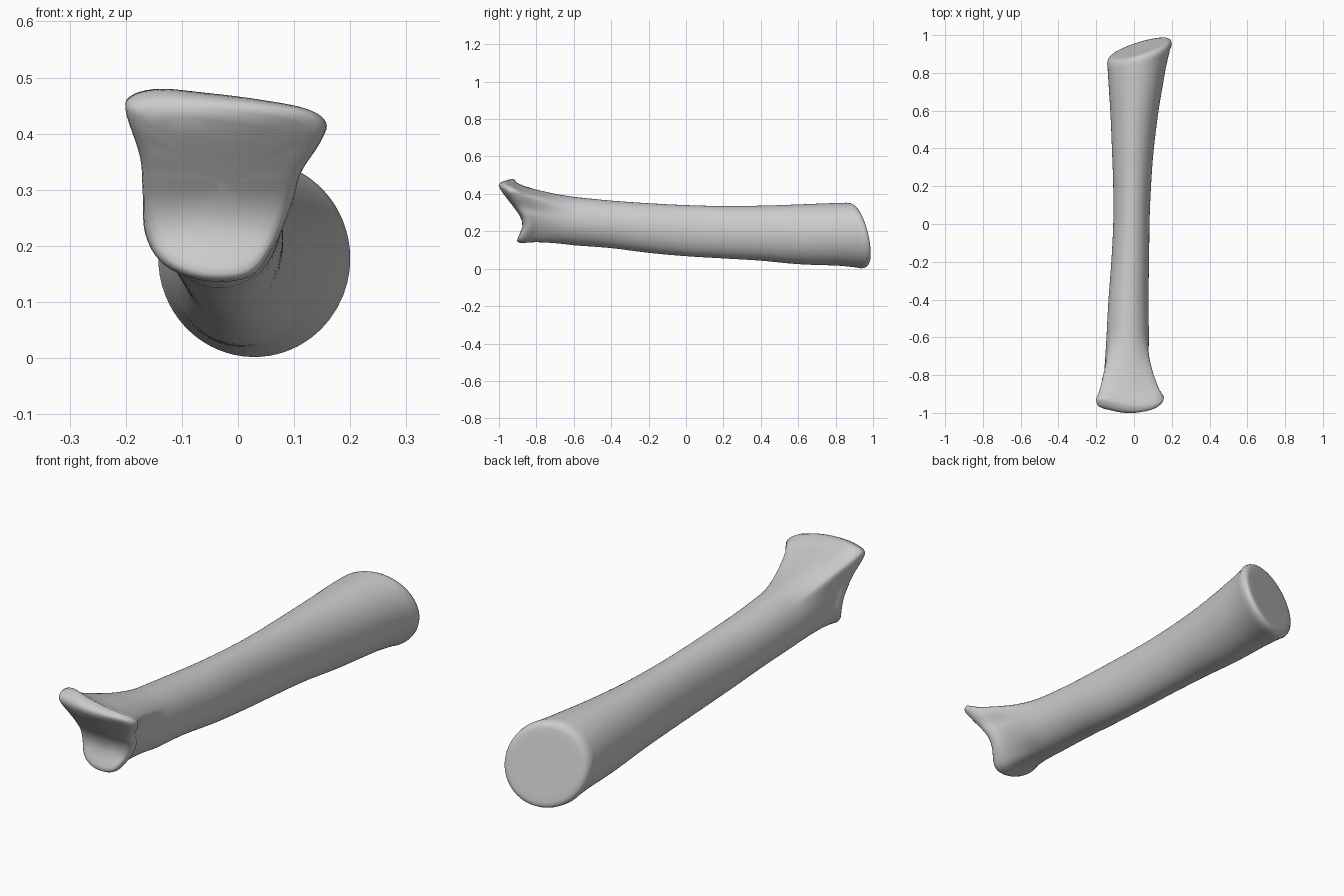
import bpy, bmesh, math

if "Cube" in bpy.data.objects:
    bpy.data.objects.remove(bpy.data.objects["Cube"])

# Shaft stations: y, left x, right x, bottom z, top z
STATIONS = [
    (-.91, -.20, .157, .138, .48), (-.80, -.176, .115, .143, .443),
    (-.70, -.158, .090, .137, .408), (-.60, -.146, .080, .125, .384),
    (-.40, -.135, .076, .110, .364), (-.20, -.120, .080, .085, .350),
    (0, -.110, .082, .067, .340), (.20, -.110, .090, .055, .335),
    (.40, -.117, .105, .043, .337), (.60, -.125, .131, .024, .343),
    (.80, -.136, .168, .016, .350), (.93, -.142, .20, .002, .353)]
# Outline of the flared front end (x, z), counter-clockwise
FRONT = [(.112, .33), (.147, .385), (.157, .42), (.12, .445), (.03, .462),
         (-.06, .473), (-.14, .48), (-.19, .468), (-.20, .44), (-.175, .36),
         (-.17, .30), (-.165, .22), (-.13, .165), (-.06, .138), (.02, .145),
         (.065, .20), (.098, .28)]
# Scooped front face: z, y
SCOOP = [(.13, -.91), (.17, -.897), (.22, -.875), (.27, -.882), (.32, -.915),
         (.38, -.96), (.42, -.99), (.45, -1.0), (.49, -.965)]


def cr(p0, p1, p2, p3, t):
    return tuple(.5 * (2 * b + (c - a) * t + (2 * a - 5 * b + 4 * c - d) * t * t
                       + (3 * b - a - 3 * c + d) * t ** 3)
                 for a, b, c, d in zip(p0, p1, p2, p3))


def lookup(table, v):
    """Smooth interpolation of a table keyed by its first column."""
    v = min(max(v, table[0][0]), table[-1][0])
    i = 0
    while i < len(table) - 2 and v > table[i + 1][0]:
        i += 1
    a, b = table[i], table[i + 1]
    t = (v - a[0]) / (b[0] - a[0])
    prev = table[i - 1] if i else a
    nxt = table[i + 2] if i + 2 < len(table) else b
    return cr(prev, a, b, nxt, t)[1:]


def smooth(t):
    t = min(max(t, 0), 1)
    return t * t * (3 - 2 * t)


# Unit-box version of the front outline, with matching circle points
unit = [((x + .0215) / .1785, (z - .309) / .171) for x, z in FRONT]
n = len(unit)
shape = [cr(unit[i - 1], unit[i], unit[(i + 1) % n], unit[(i + 2) % n], k / 5)
         for i in range(n) for k in range(5)]


def front_y(x, z):
    return lookup(SCOOP, z)[0] + 1.2 * (x + .02) ** 2


def back_y(x, z):
    return .93 + .3 * (x - .03) - .22 * (z - .18)


def ring(y, scale=1, inset=0):
    """Cross-section at nominal y, sheared near the ends to meet the end faces."""
    l, r, b, t = lookup(STATIONS, y)
    m = smooth((-.56 - y) / .35)
    pts = []
    for u, v in shape:
        d = math.hypot(u, v)
        cu, cv = u / d * (1 - m) + u * m, v / d * (1 - m) + v * m
        x = (l + r) / 2 + cu * scale * (r - l) / 2
        z = (b + t) / 2 + cv * scale * (t - b) / 2
        wf = min(max((-.6 - y) / .31, 0), 1)
        wb = min(max((y - .5) / .43, 0), 1)
        py = y + wf * (front_y(x, z) + .91 + inset) + wb * (back_y(x, z) - .93 - inset)
        pts.append((x, py, z))
    return pts


# Rounded rim and face rings shared by both ends: scale, setback
CAP = [(.1, 0), (.3, 0), (.5, 0), (.7, 0), (.84, 0), (.92, .002), (.96, .008),
       (.985, .017), (1, .032)]
rings = [ring(-.91, s, d) for s, d in CAP]
rings += [ring(-.85 + 1.73 * i / 48) for i in range(49)]
rings += [ring(.93, s, d) for s, d in reversed(CAP)]

bm = bmesh.new()
loops = [[bm.verts.new(p) for p in r] for r in rings]
count = len(shape)
for a, b in zip(loops, loops[1:]):
    for i in range(count):
        j = (i + 1) % count
        bm.faces.new((a[i], a[j], b[j], b[i]))
bm.faces.new(loops[0])
bm.faces.new(loops[-1])
bmesh.ops.recalc_face_normals(bm, faces=bm.faces)
for f in bm.faces:
    f.smooth = True
mesh = bpy.data.meshes.new("bone_shaft")
bm.to_mesh(mesh)
bm.free()
obj = bpy.data.objects.new("bone_shaft", mesh)
bpy.context.collection.objects.link(obj)
